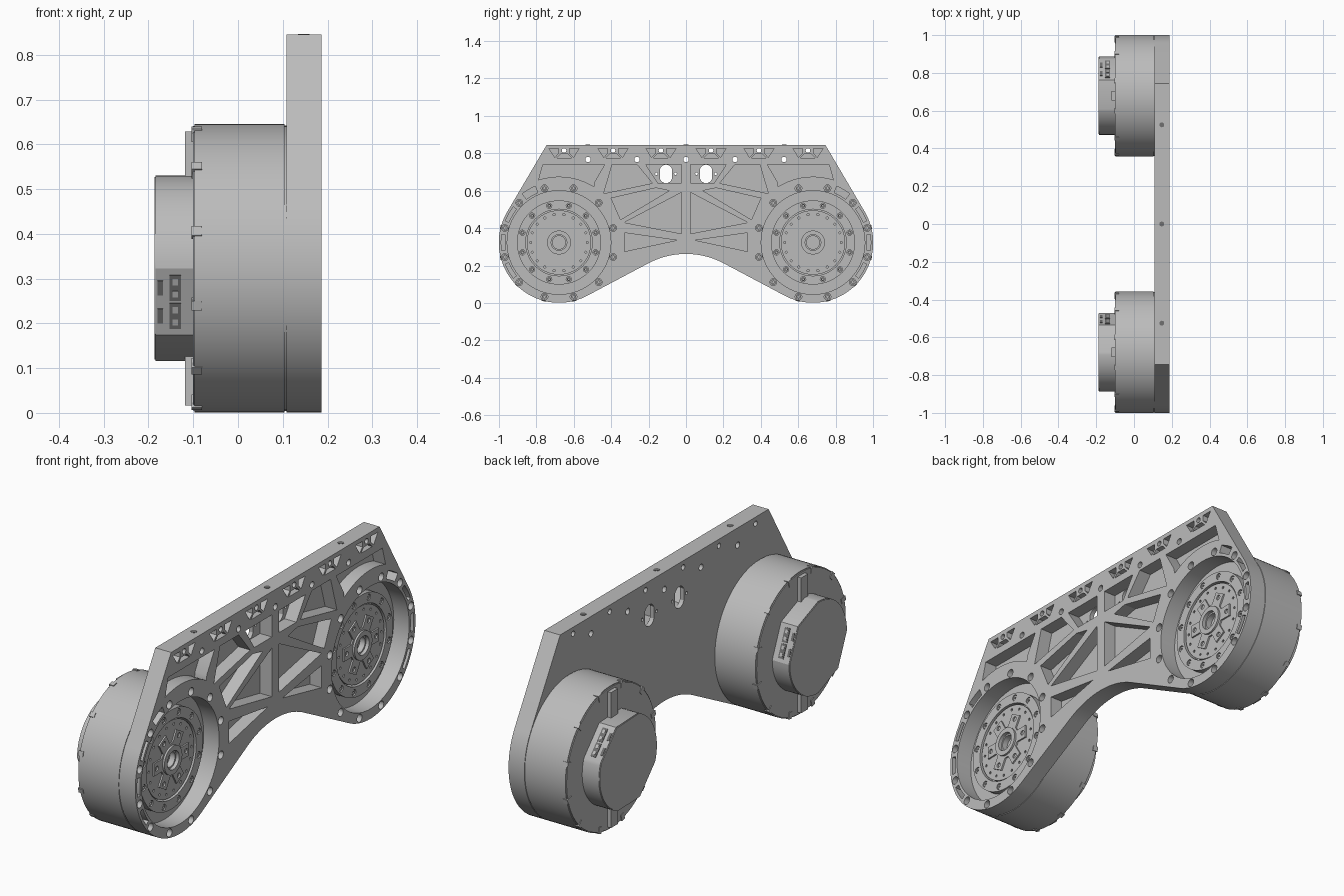
import bpy, bmesh
from math import sin, cos, pi, radians
from mathutils import Matrix, Vector

cube = bpy.data.objects.get("Cube")
if cube:
    bpy.data.objects.remove(cube, do_unlink=True)


def material(name, value):
    m = bpy.data.materials.new(name)
    m.use_nodes = True
    color = (value, value, value, 1)
    m.diffuse_color = color
    m.node_tree.nodes["Principled BSDF"].inputs["Base Color"].default_value = color
    return m


GREY = material("machined grey", 0.5)
DARK = material("dark port grey", 0.16)

# local x, y, z become world y, z, x
AXES = Matrix(((0, 0, 1, 0), (1, 0, 0, 0), (0, 1, 0, 0), (0, 0, 0, 1)))


def finish(ob, mat=GREY):
    ob.data.materials.clear()
    ob.data.materials.append(mat)
    bpy.ops.object.select_all(action='DESELECT')
    ob.select_set(True)
    bpy.context.view_layer.objects.active = ob
    bpy.ops.object.shade_smooth_by_angle(angle=radians(25))
    return ob


def prism(name, loops, x0, x1, mat=GREY):
    """Fill nested (y, z) loops, even-odd, and extrude from x0 to x1."""
    cu = bpy.data.curves.new(name, 'CURVE')
    cu.dimensions, cu.fill_mode, cu.extrude = '2D', 'BOTH', (x1 - x0) / 2
    for loop in loops:
        sp = cu.splines.new('POLY')
        sp.points.add(len(loop) - 1)
        for p, (y, z) in zip(sp.points, loop):
            p.co = (y, z, 0, 1)
        sp.use_cyclic_u = True
    tmp = bpy.data.objects.new(name, cu)
    bpy.context.collection.objects.link(tmp)
    bpy.context.view_layer.update()
    me = bpy.data.meshes.new_from_object(tmp.evaluated_get(bpy.context.evaluated_depsgraph_get()))
    bpy.data.objects.remove(tmp, do_unlink=True)
    me.transform(Matrix.Translation(((x0 + x1) / 2, 0, 0)) @ AXES)
    bm = bmesh.new()
    bm.from_mesh(me)
    bmesh.ops.remove_doubles(bm, verts=bm.verts, dist=1e-5)
    bmesh.ops.recalc_face_normals(bm, faces=bm.faces)
    bm.to_mesh(me)
    bm.free()
    ob = bpy.data.objects.new(name, me)
    bpy.context.collection.objects.link(ob)
    return finish(ob, mat)


def box(name, center, size, turn=0, mat=GREY):
    """Box turned by an angle in the y-z plane."""
    bpy.ops.mesh.primitive_cube_add(size=1)
    ob = bpy.context.object
    ob.name = name
    ob.data.transform(Matrix.Translation(center) @ Matrix.Rotation(turn, 4, 'X')
                      @ Matrix.Diagonal((*size, 1)))
    return finish(ob, mat)


def arc(c, r, a0, a1, n=16):
    return [(c[0] + r * cos(radians(a0 + (a1 - a0) * i / n)),
             c[1] + r * sin(radians(a0 + (a1 - a0) * i / n))) for i in range(n + 1)]


def circle(c, r, n=24):
    return arc(c, r, 0, 360, n)[:-1]


def polar(c, r, deg):
    return (c[0] + r * cos(radians(deg)), c[1] + r * sin(radians(deg)))


def mirror(loop):
    return [(-y, z) for y, z in loop]


def both(loops):
    return loops + [mirror(l) for l in loops]


R, CZ = 0.322, 0.323
C = (-0.679, CZ)

# plate outline: half profile, then mirrored
half = [(-0.745, 0.845)] + arc(C, R, 149.5, 298, 60) + arc((0, -0.168), 0.43, 118, 91, 14)
outline = half + mirror(half)[::-1]

# holes that go right through the plate
strip = (0.134, 0.39, 0.652)
bolt_angles = range(15, 360, 30)
slot = arc((-0.107, 0.705), 0.034, 20, 160, 8) + arc((-0.107, 0.675), 0.034, 200, 340, 8)
through = [circle(C, 0.277, 96)]
through += [circle((-c, 0.815), 0.012) for c in strip]
through += [circle((-y, 0.767), 0.014) for y in (0.262, 0.524)]
through = both(through) + [circle((0, 0.767), 0.014)]
slots = both([slot] + [circle((y, 0.69), 0.007, 12) for y in (-0.158, -0.056)])

# pockets open toward the outer face
pockets = [
    [(-0.765, 0.74), (-0.435, 0.74), (-0.49, 0.645)] + arc(C, 0.352, 58, 108),
    [(-0.395, 0.74), (-0.262, 0.74), (-0.18, 0.64), (-0.44, 0.585)],
    [(-0.215, 0.74), (-0.025, 0.74), (-0.025, 0.64), (-0.15, 0.64)],
    [(-0.40, 0.56), (-0.16, 0.615), (-0.09, 0.60), (-0.35, 0.445)],
    [(-0.025, 0.59), (-0.025, 0.37), (-0.33, 0.43)],
    [(-0.33, 0.375), (-0.05, 0.335), (-0.33, 0.275)],
    arc(C, 0.29, 113, 127) + arc(C, 0.326, 127, 113),
]
pockets += [arc(C, 0.289, a - 8, a + 8) + arc(C, 0.309, a + 8, a - 8) for a in (150, 180, 210)]
wing = [(-0.08, 0.825), (-0.03, 0.825), (-0.03, 0.80), (-0.05, 0.778)]
foot = [(-0.04, 0.775), (0.04, 0.775), (0.02, 0.795), (-0.02, 0.795)]
for c in strip:
    pockets += [[(y - c, z) for y, z in l] for l in (wing, mirror(wing), foot)]
pockets += [circle(polar(C, 0.3, a), 0.018) for a in bolt_angles]

prism("plate_web", [outline] + through + slots, 0.108, 0.128)
prism("plate_ribs", [outline] + through + both(pockets), 0.127, 0.187)
for y in (-0.525, 0, 0.525):
    bpy.ops.mesh.primitive_cylinder_add(vertices=20, radius=0.013, depth=0.003,
                                        location=(0.147, y, 0.845))
    bpy.context.object.name = "top_edge_hole"
    finish(bpy.context.object, DARK)


def motor(side, cy, turn):
    c = (cy, CZ)
    n = side + "_"
    # housing, stepped at both ends
    prism(n + "housing", [circle(c, R, 96)], -0.097, 0.104)
    prism(n + "housing_back", [circle(c, R - 0.004, 96)], -0.101, -0.096)
    prism(n + "housing_front", [circle(c, R - 0.003, 96)], 0.103, 0.11)
    box(n + "back_bar", (-0.108, cy, CZ), (0.02, 0.05, 0.612))
    for a in bolt_angles:
        y, z = polar(c, 0.31, a)
        box(n + "rim_tab", (-0.092, y, z), (0.024, 0.03, 0.022), radians(a))
        # plate bolts with hexagon sockets
        p = polar(c, 0.3, a)
        prism(n + "plate_bolt", [circle(p, 0.0145), circle(p, 0.007, 6)], 0.12, 0.165)

    # output face
    bolts = [polar(c, 0.203, a) for a in bolt_angles]
    prism(n + "output_rim", [circle(c, 0.225, 72), circle(c, 0.178, 72)]
          + [circle(p, 0.014, 16) for p in bolts], 0.108, 0.142)
    for p in bolts:
        prism(n + "output_bolt", [circle(p, 0.011, 12), circle(p, 0.005, 6)], 0.108, 0.139)
    prism(n + "output_disc", [circle(c, 0.172, 72), circle(c, 0.035, 32)]
          + [circle(polar(c, 0.152, a), 0.006, 8) for a in range(0, 360, 20)], 0.108, 0.136)
    star = []
    for a in range(0, 360, 60):
        star += [polar(c, 0.075, a - 22), polar(c, 0.128, a - 13),
                 polar(c, 0.128, a + 13), polar(c, 0.075, a + 22)]
    prism(n + "output_star", [star, circle(c, 0.06, 32)]
          + [circle(polar(c, 0.105, a), 0.011, 12) for a in range(0, 360, 60)], 0.13, 0.143)
    prism(n + "output_hub", [circle(c, 0.064, 40), circle(c, 0.042, 32)], 0.12, 0.152)

    # controller: round cover with two flats on opposite quarters
    r = 0.207
    cover = []
    for start in (0, 180):
        cover += [polar(c, r, start + turn), polar(c, r, start + 46 + turn)]
        cover += arc(c, r, start + 90 + turn, start + 176 + turn, 24)
    inner = [(cy + (y - cy) * 0.985, CZ + (z - CZ) * 0.985) for y, z in cover]
    prism(n + "controller", [cover], -0.184, -0.1)
    prism(n + "controller_cap", [inner], -0.187, -0.183)
    for base in (23, 203):
        a = base + turn
        for shift in (-0.034, 0.034):
            y, z = polar(c, 0.191, a)
            y, z = y - shift * sin(radians(a)), z + shift * cos(radians(a))
            box(n + "port", (-0.14, y, z), (0.026, 0.005, 0.062), radians(a), DARK)
            for k in (-0.015, 0.015):
                box(n + "port_pin", (-0.14, y - k * sin(radians(a)), z + k * cos(radians(a))),
                    (0.013, 0.008, 0.015), radians(a))
            box(n + "side_slot", (-0.174, y, z), (0.012, 0.004, 0.035), radians(a), DARK)


motor("front", -0.679, 0)
motor("rear", 0.679, 20)
